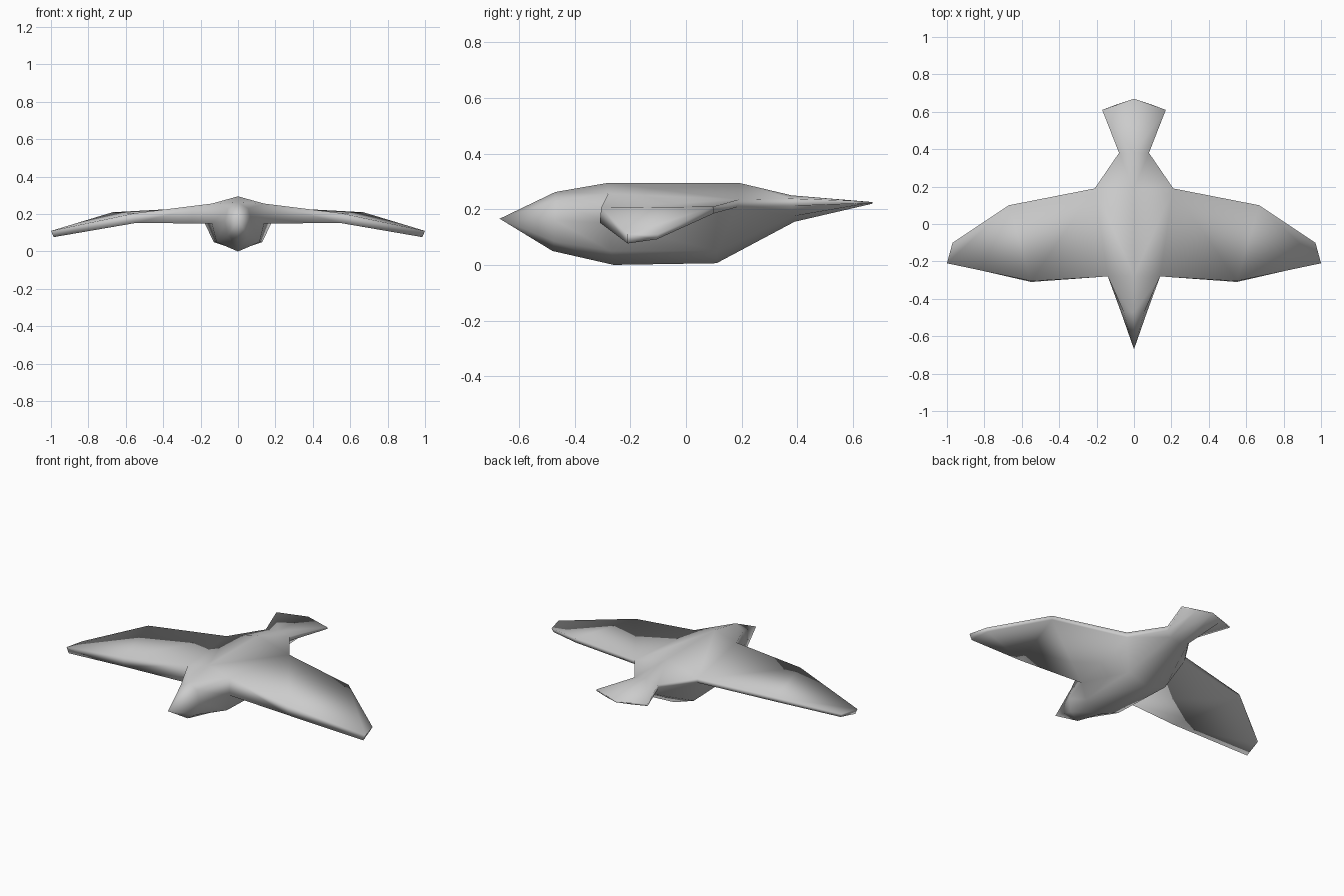
import bpy, bmesh

if "Cube" in bpy.data.objects:
    bpy.data.objects.remove(bpy.data.objects["Cube"])

bm = bmesh.new()


def ring(points):
    return [bm.verts.new(p) for p in points]


# Half body rings from head to tail: back, wing top, wing bottom, flank, belly
rings = [ring(r) for r in (
    [(0, -.47, .262), (.055, -.47, .23), (.07, -.47, .16), (.055, -.475, .085), (0, -.48, .05)],
    [(0, -.28, .295), (.14, -.28, .256), (.14, -.28, .15), (.115, -.27, .05), (0, -.26, 0)],
    [(0, .19, .295), (.21, .19, .235), (.205, .185, .208), (.13, .11, .05), (0, .11, .006)],
    [(0, .38, .25), (.08, .38, .238), (.08, .38, .212), (.06, .385, .175), (0, .39, .155)],
    [(0, .67, .226), (.17, .61, .23), (.17, .61, .22), (.09, .64, .219), (0, .67, .22)],
)]
for i, (a, b) in enumerate(zip(rings, rings[1:])):
    for k in range(4):
        if (i, k) != (1, 1):          # the wing grows from this opening
            bm.faces.new((a[k], a[k + 1], b[k + 1], b[k]))

# Beak point and tail edge
beak = bm.verts.new((0, -.67, .166))
for k in range(4):
    bm.faces.new((beak, rings[0][k + 1], rings[0][k]))
bm.faces.new(rings[-1])

# Wing: root, elbow and tip sections (front top, front bottom, back bottom, back top)
root = [rings[1][1], rings[1][2], rings[2][2], rings[2][1]]
elbow = ring([(.55, -.305, .205), (.55, -.31, .152), (.67, .1, .185), (.67, .1, .21)])
tip = ring([(1, -.21, .11), (.985, -.21, .077), (.96, -.105, .092), (.97, -.1, .112)])
for a, b in ((root, elbow), (elbow, tip)):
    for k in range(4):
        n = (k + 1) % 4
        bm.faces.new((a[k], a[n], b[n], b[k]))
bm.faces.new(tip)

# Mirror to the other side
bmesh.ops.mirror(bm, geom=bm.verts[:] + bm.edges[:] + bm.faces[:], axis='X', merge_dist=1e-4)
bmesh.ops.remove_doubles(bm, verts=bm.verts[:], dist=1e-4)
bmesh.ops.recalc_face_normals(bm, faces=bm.faces[:])

mesh = bpy.data.meshes.new("bird")
bm.to_mesh(mesh)
bm.free()
bird = bpy.data.objects.new("bird", mesh)
bpy.context.collection.objects.link(bird)
bpy.context.view_layer.objects.active = bird
bird.select_set(True)
bpy.ops.object.shade_smooth()
